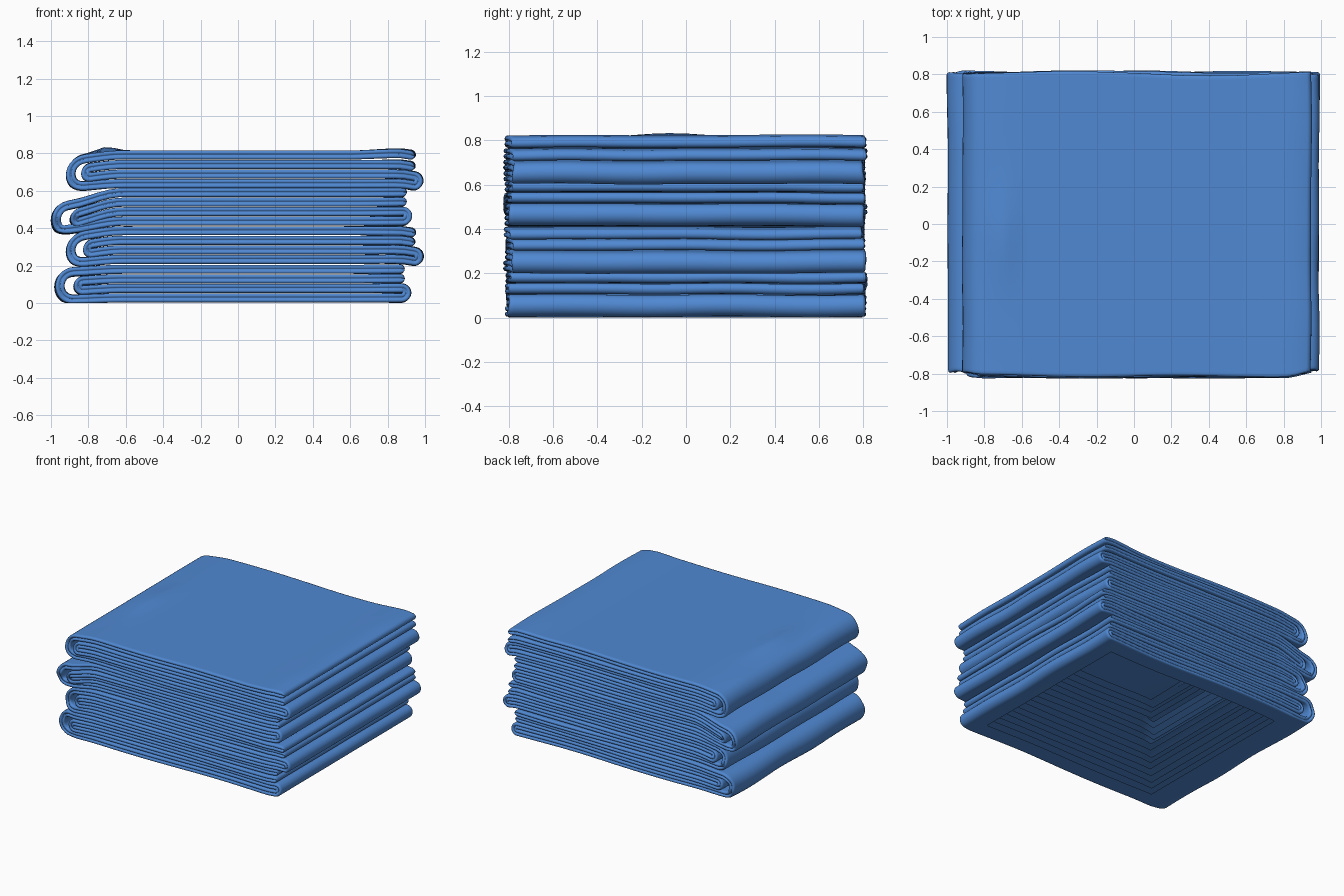
import bpy, bmesh, math
from mathutils import Vector, noise

if "Cube" in bpy.data.objects:
    bpy.data.objects.remove(bpy.data.objects["Cube"])

T = 0.051          # thickness of one folded band
HALF = 0.47 * T    # half thickness of the fabric band

mat = bpy.data.materials.new("blue_cloth")
mat.diffuse_color = (0.08, 0.25, 0.65, 1)
mat.use_nodes = True
mat.node_tree.nodes["Principled BSDF"].inputs["Base Color"].default_value = mat.diffuse_color


def smooth(v):
    v = max(0.0, min(1.0, v))
    return v * v * (3 - 2 * v)


def arc(cx, cz, r, a0, a1, n=14):
    return [(cx + r * math.cos(math.radians(a0 + (a1 - a0) * i / n)),
             cz + r * math.sin(math.radians(a0 + (a1 - a0) * i / n))) for i in range(n + 1)]


def line(x0, x1, z, n=34):
    return [(x0 + (x1 - x0) * i / n, z) for i in range(1, n)]


# S-shaped fold path: top layer, big left fold, bottom layer, right fold, inner loop
def fold_path(z0, xl, xr, xi, e_top, e_mid):
    z1, z2, z3, z4 = (z0 + T * (i + 0.5) for i in range(4))
    ends = [HALF * f for f in (0, 0.05, 0.2, 0.45, 0.75, 1)]
    big = arc(xl + 2 * T, (z1 + z4) / 2, 1.5 * T, 90, 270)
    right = arc(xr - T, (z1 + z2) / 2, 0.5 * T, -90, 90)
    inner = arc(xi + T, (z2 + z3) / 2, 0.5 * T, 270, 90)
    p = [(e_top - d, z4) for d in ends]
    p += line(p[-1][0], big[0][0], z4) + big
    p += line(big[-1][0], right[0][0], z1) + right
    p += line(right[-1][0], inner[0][0], z2) + inner
    p += line(inner[-1][0], e_mid - HALF, z3)
    p += [(e_mid - d, z3) for d in reversed(ends)]
    taper = [math.sqrt(max(0.0, 1 - (1 - d / HALF) ** 2)) for d in ends]
    return p, taper + [1] * (len(p) - 12) + taper[::-1]


# Two-ply band cross-section: (fraction across width, inset from edge, height / HALF)
def band_section():
    edge = [(0.012, 1.0), (0.004, 0.88), (0.0, 0.5), (0.004, 0.16), (0.013, 0.0),
            (0.004, -0.16), (0.0, -0.5), (0.004, -0.88), (0.012, -1.0)]
    across = [-0.97, -0.92, -0.83] + [-0.7 + 0.1 * i for i in range(15)] + [0.83, 0.92, 0.97]
    sec = [(f, 0, 1) for f in across]
    sec += [(1, d, h) for d, h in edge]
    sec += [(f, 0, -1) for f in reversed(across)]
    sec += [(-1, d, h) for d, h in reversed(edge)]
    return sec


def folded_blanket(name, k, z0, xl, xr, xi, e_top, e_mid, droop_l, droop_r):
    path, taper = fold_path(z0, xl, xr, xi, e_top, e_mid)
    sec = band_section()
    bm = bmesh.new()
    rows = []
    for i, (x, z) in enumerate(path):
        a, b = path[max(i - 1, 0)], path[min(i + 1, len(path) - 1)]
        t = Vector((b[0] - a[0], b[1] - a[1])).normalized()
        nx, nz = -t.y, t.x
        # uneven front and back edges
        pull = 0.035 * smooth((abs(x) - 0.8) / 0.2)
        front = -0.813 + 0.022 * noise.noise(Vector((x * 1.2, z * 14, k * 3.1))) + pull
        back = 0.808 + 0.022 * noise.noise(Vector((x * 1.2, z * 14, k * 5.7 + 9)))
        row = []
        for f, inset, h in sec:
            y = (front + back) / 2 + f * (back - front) / 2 - math.copysign(inset, f)
            px = x + nx * h * HALF * taper[i]
            pz = z + nz * h * HALF * taper[i]
            # sagging folds and soft ripples
            ripple = noise.noise(Vector((y * 2.5, z * 3, k * 2.3)))
            sag = droop_l * smooth((-px - 0.62) / 0.32) * smooth((z - z0) / (2 * T) + 0.35)
            sag += droop_r * smooth((px - 0.86) / 0.1)
            pz += -sag + 0.006 * ripple * smooth((abs(px) - 0.6) / 0.35)
            px += 0.008 * ripple * smooth((abs(px) - 0.8) / 0.15)
            if k == 3 and z > 0.75:
                pz += 0.024 * math.exp(-((px + 0.71) / 0.07) ** 2 - ((y + 0.07) / 0.25) ** 2)
                pz += 0.008 * smooth((px - 0.6) / 0.25)
            row.append(bm.verts.new((px, y, max(pz, 0.0))))
        rows.append(row)
    n = len(sec)
    for r0, r1 in zip(rows, rows[1:]):
        for j in range(n):
            bm.faces.new((r0[j], r0[(j + 1) % n], r1[(j + 1) % n], r1[j]))
    # hollow core below the top sheet
    core = []
    for fc in bm.faces:
        c = fc.calc_center_median()
        if -0.74 < c.x < 0.78 and abs(c.y) < 0.69 and not (k == 3 and c.z > 0.79):
            core.append(fc)
    bmesh.ops.recalc_face_normals(bm, faces=bm.faces)
    bmesh.ops.delete(bm, geom=core, context='FACES')
    bmesh.ops.remove_doubles(bm, verts=bm.verts, dist=0.0002)
    for fc in bm.faces:
        fc.smooth = True
    me = bpy.data.meshes.new(name)
    bm.to_mesh(me)
    bm.free()
    me.materials.append(mat)
    ob = bpy.data.objects.new(name, me)
    bpy.context.collection.objects.link(ob)


# Stack of four blankets
folded_blanket("blanket_bottom", 0, 0.002, -0.98, 0.925, -0.88, 0.89, 0.89, 0.015, 0.0)
folded_blanket("blanket_lower", 1, 0.208, -0.92, 0.99, -0.83, 0.95, 0.945, 0.035, 0.012)
folded_blanket("blanket_upper", 2, 0.412, -1.0, 0.93, -0.90, 0.90, 0.90, 0.07, 0.0)
folded_blanket("blanket_top", 3, 0.613, -0.92, 0.99, -0.84, 0.945, 0.945, 0.03, 0.012)
